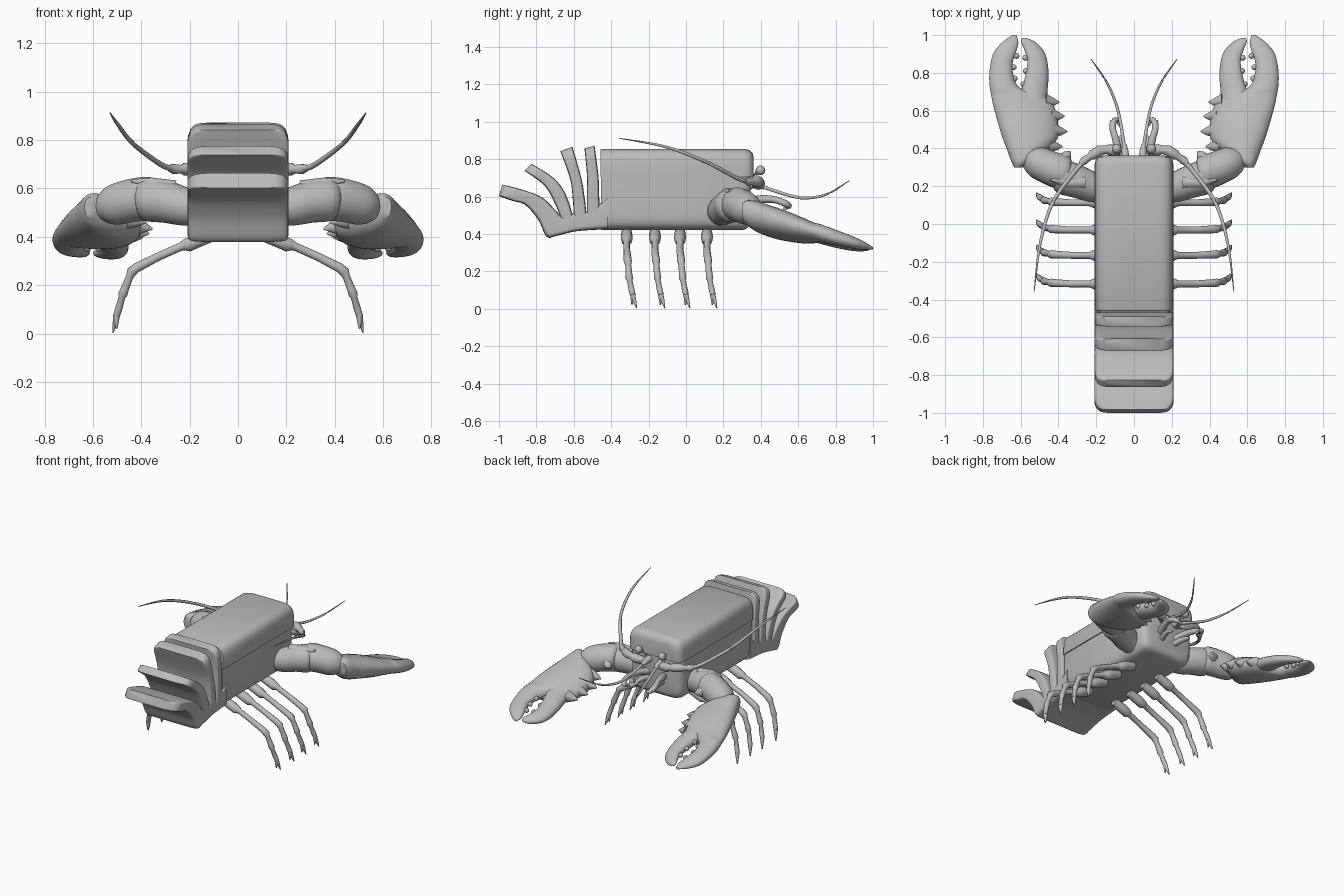
import bpy, bmesh, math
from mathutils import Vector as V

shell = bpy.data.materials.new("shell grey")
shell.diffuse_color = (0.5, 0.5, 0.5, 1)


def spline(rows, k=4):
    """Catmull-Rom interpolation of equally long tuples."""
    out = []
    for i in range(len(rows) - 1):
        a, b = rows[max(i - 1, 0)], rows[i]
        c, d = rows[i + 1], rows[min(i + 2, len(rows) - 1)]
        for j in range(k):
            t = j / k
            out.append(tuple(0.5 * (2 * q + (r - p) * t + (2 * p - 5 * q + 4 * r - s) * t * t
                                    + (3 * q - p - 3 * r + s) * t ** 3)
                             for p, q, r, s in zip(a, b, c, d)))
    return out + [tuple(rows[-1])]


def add_loft(bm, sections, power=2.0, n=16, zmin=None):
    """Loft superellipse sections given as (centre, half axis u, half axis v)."""
    rings = []
    for c, u, v in sections:
        ring = []
        for i in range(n):
            a = 2 * math.pi * (i + 0.5) / n
            ca, sa = math.cos(a), math.sin(a)
            p = c + u * math.copysign(abs(ca) ** (2 / power), ca) \
                  + v * math.copysign(abs(sa) ** (2 / power), sa)
            if zmin is not None:
                p.z = max(p.z, zmin)
            ring.append(bm.verts.new(p))
        rings.append(ring)
    for a, b in zip(rings, rings[1:]):
        for i in range(n):
            bm.faces.new((a[i], a[(i + 1) % n], b[(i + 1) % n], b[i]))
    bm.faces.new(rings[0])
    bm.faces.new(rings[-1])


def add_tube(bm, pts, n=10):
    """Round tube through (x, y, z, radius) points."""
    secs = []
    for i, p in enumerate(pts):
        t = V(pts[min(i + 1, len(pts) - 1)][:3]) - V(pts[max(i - 1, 0)][:3])
        ref = V((0, 1, 0)) if abs(t.normalized().y) < 0.8 else V((0, 0, 1))
        u = t.cross(ref).normalized()
        secs.append((V(p[:3]), u * p[3], t.cross(u).normalized() * p[3]))
    add_loft(bm, secs, n=n)


def add_ball(bm, c, r, scale=(1, 1, 1)):
    res = bmesh.ops.create_uvsphere(bm, u_segments=14, v_segments=8, radius=r)
    for v in res["verts"]:
        v.co = V(v.co[i] * scale[i] + c[i] for i in range(3))


def finish(bm, name, mirror=False, angle=40):
    bmesh.ops.recalc_face_normals(bm, faces=bm.faces)
    me = bpy.data.meshes.new(name)
    bm.to_mesh(me)
    bm.free()
    me.materials.append(shell)
    for p in me.polygons:
        p.use_smooth = True
    me.set_sharp_from_angle(angle=math.radians(angle))
    ob = bpy.data.objects.new(name, me)
    bpy.context.collection.objects.link(ob)
    if mirror:
        ob.modifiers.new("mirror", 'MIRROR').use_mirror_merge = False
    return ob


# body: lower block and slightly wider upper shell
def body(name, hx, zlo, zhi, ends, zmin=None):
    bm = bmesh.new()
    y0, y1 = ends
    secs = []
    for y, inset in ((y0, 0.004), (y0 + 0.01, 0), (y1 - 0.05, 0), (y1 - 0.025, 0.006),
                     (y1 - 0.008, 0.02), (y1, 0.045)):
        h = (zhi - zlo) / 2 - inset
        secs.append((V((0, y, (zlo + zhi) / 2)), V((hx - inset, 0, 0)), V((0, 0, h))))
    add_loft(bm, secs, 6.5, 64, zmin)
    finish(bm, name)


body("lower_body", 0.202, 0.42, 0.84, (-0.455, 0.345))
body("upper_shell", 0.209, 0.42, 0.855, (-0.457, 0.362), 0.705)


# tail: curved base and three raised plates, lofted between two side edges
def plate(name, pairs, round_tip=0.055, power=9):
    bm = bmesh.new()
    rows = spline(pairs, 5)
    tip = V((rows[-1][0] + rows[-1][2], rows[-1][1] + rows[-1][3])) / 2
    last, prev = rows[-1], rows[-2]
    for t in (0.3, 0.55, 0.75, 0.9):
        rows.insert(-1, tuple(p + (q - p) * t for p, q in zip(prev, last)))
    secs = []
    for a, b, c, d in rows:
        mid = V(((a + c) / 2, (b + d) / 2))
        k = max(0, 1 - (tip - mid).length / round_tip)
        w = 0.208 - round_tip * (1 - math.sqrt(max(0, 1 - k * k)))
        secs.append((V((0, mid.x, mid.y)), V((w, 0, 0)), V((0, (c - a) / 2, (d - b) / 2))))
    add_loft(bm, secs, power, 40)
    finish(bm, name)


plate("tail_base", [(-.42, .425, -.42, .60), (-.58, .415, -.50, .53), (-.69, .39, -.60, .51),
                    (-.745, .385, -.662, .495), (-.79, .475, -.70, .53), (-.86, .555, -.77, .595),
                    (-.93, .577, -.87, .635), (-1.0, .602, -.982, .664)])
plate("tail_plate_1", [(-.53, .50, -.46, .50), (-.530, .60, -.464, .60), (-.530, .72, -.468, .71),
                       (-.543, .857, -.489, .872)])
plate("tail_plate_2", [(-.60, .49, -.53, .49), (-.605, .58, -.54, .58), (-.62, .695, -.56, .70),
                       (-.672, .842, -.607, .866)])
plate("tail_plate_3", [(-.664, .47, -.60, .48), (-.70, .56, -.64, .604), (-.757, .658, -.703, .695),
                       (-.864, .738, -.826, .775)])

# four pairs of walking legs with forked feet
bm = bmesh.new()
for y in (-0.317, -0.166, -0.032, 0.112):
    leg = [(.10, 0, .41, .028), (.17, 0, .385, .032), (.208, 0, .366, .03), (.222, 0, .366, .024),
           (.235, 0, .36, .018), (.33, 0, .318, .018), (.42, .004, .272, .021), (.440, .006, .255, .022),
           (.448, .008, .235, .016), (.468, .012, .185, .018), (.476, .014, .163, .02),
           (.480, .016, .150, .014), (.494, .026, .10, .016), (.502, .032, .075, .015)]
    add_tube(bm, [(a, y + b, c, r) for a, b, c, r in leg])
    for tip in ((.517, .053, .003, .003), (.502, .028, .02, .003)):
        b = leg[-1]
        mid = ((b[0] + tip[0]) / 2, (b[1] + tip[1]) / 2, (b[2] + tip[2]) / 2, .010)
        add_tube(bm, [(p[0], y + p[1], p[2], p[3]) for p in (b, mid, tip)], 8)
finish(bm, "walking_legs", True, 50)

# claw arms
bm = bmesh.new()
add_tube(bm, spline([(.15, .19, .52, .075), (.22, .195, .525, .08), (.30, .225, .545, .088),
                     (.38, .25, .555, .09), (.41, .26, .555, .06)], 3), 18)
add_tube(bm, spline([(.33, .26, .56, .05), (.36, .265, .56, .088), (.44, .295, .55, .09),
                     (.52, .33, .53, .082), (.57, .35, .52, .05)], 3), 18)
add_tube(bm, [(.26, .22, .60, .035), (.36, .22, .615, .032), (.44, .235, .632, .006)])
add_tube(bm, [(.38, .33, .55, .045), (.35, .37, .54, .022), (.335, .385, .54, .004)])
finish(bm, "claw_arms", True, 50)


# claws: palm with outer finger, thumb and teeth
def claw_z(x, y):
    return 0.525 - 0.288 * (y - 0.3) - 0.15 * max(0, 0.6 - x)


def claw_part(bm, rows):
    secs = []
    for y, x0, x1, t in spline(rows, 4):
        dz = (claw_z(x1, y) - claw_z(x0, y)) / 2
        secs.append((V(((x0 + x1) / 2, y, (claw_z(x0, y) + claw_z(x1, y)) / 2)),
                     V(((x1 - x0) / 2, 0, dz)), V((0, 0, t))))
    add_loft(bm, secs, 2.1, 22)


bm = bmesh.new()
claw_part(bm, [(.30, .59, .635, .04), (.33, .54, .65, .068), (.38, .47, .668, .082),
               (.45, .405, .695, .084), (.53, .40, .72, .08), (.62, .42, .745, .068),
               (.68, .47, .757, .056), (.72, .60, .764, .048), (.78, .636, .767, .043),
               (.85, .642, .760, .037), (.91, .624, .742, .03), (.96, .612, .70, .02),
               (1.0, .622, .645, .006)])
claw_part(bm, [(.60, .49, .60, .045), (.65, .462, .61, .05), (.70, .458, .60, .046),
               (.78, .452, .577, .042), (.86, .458, .565, .036), (.92, .48, .58, .028),
               (.965, .525, .598, .018), (.985, .57, .592, .006)])
for x, y in ((.395, .645), (.367, .57), (.353, .49), (.378, .41)):
    add_tube(bm, [(x + .075, y + .005, claw_z(x + .075, y), .042),
                  (x + .03, y, claw_z(x + .03, y), .022), (x, y, claw_z(x, y), .003)], 8)
for x, y in ((.632, .77), (.638, .83), (.622, .89), (.585, .74), (.572, .81), (.575, .88)):
    add_ball(bm, (x, y, claw_z(x, y)), .016)
finish(bm, "claws", True, 50)

# long antennae with jointed bases
bm = bmesh.new()
add_tube(bm, [(.06, .34, .66, .026), (.09, .385, .665, .03), (.13, .393, .67, .03), (.15, .393, .675, .022),
              (.18, .39, .68, .028), (.22, .365, .68, .027), (.235, .355, .68, .018),
              (.265, .335, .68, .022), (.285, .315, .685, .013)])
add_tube(bm, spline([(.27, .325, .682, .013), (.32, .27, .70, .012), (.434, .106, .785, .010),
                     (.497, -.106, .865, .008), (.529, -.36, .912, .002)], 7), 8)
# short forward feelers
add_tube(bm, [(.045, .33, .67, .022), (.048, .385, .66, .02), (.052, .42, .65, .012)])
add_tube(bm, spline([(.05, .40, .655, .010), (.075, .555, .605, .009), (.10, .65, .592, .008),
                     (.15, .76, .615, .006), (.228, .873, .685, .002)], 6), 8)
finish(bm, "antennae", True, 50)

# eyes on stalks
bm = bmesh.new()
add_tube(bm, [(.07, .34, .70, .016), (.085, .38, .725, .014), (.09, .395, .738, .014)])
add_ball(bm, (.092, .398, .74), .026)
finish(bm, "eyes", True, 50)

# folded mouth limbs
bm = bmesh.new()
add_tube(bm, spline([(.06, .33, .57, .024), (.085, .40, .585, .022), (.10, .46, .585, .019),
                     (.112, .50, .575, .018), (.11, .54, .558, .018), (.09, .552, .545, .012),
                     (.078, .52, .535, .006)], 3))
add_tube(bm, [(.05, .33, .53, .02), (.065, .39, .54, .019), (.075, .44, .535, .014), (.07, .47, .52, .005)])
finish(bm, "mouth_limbs", True, 50)
